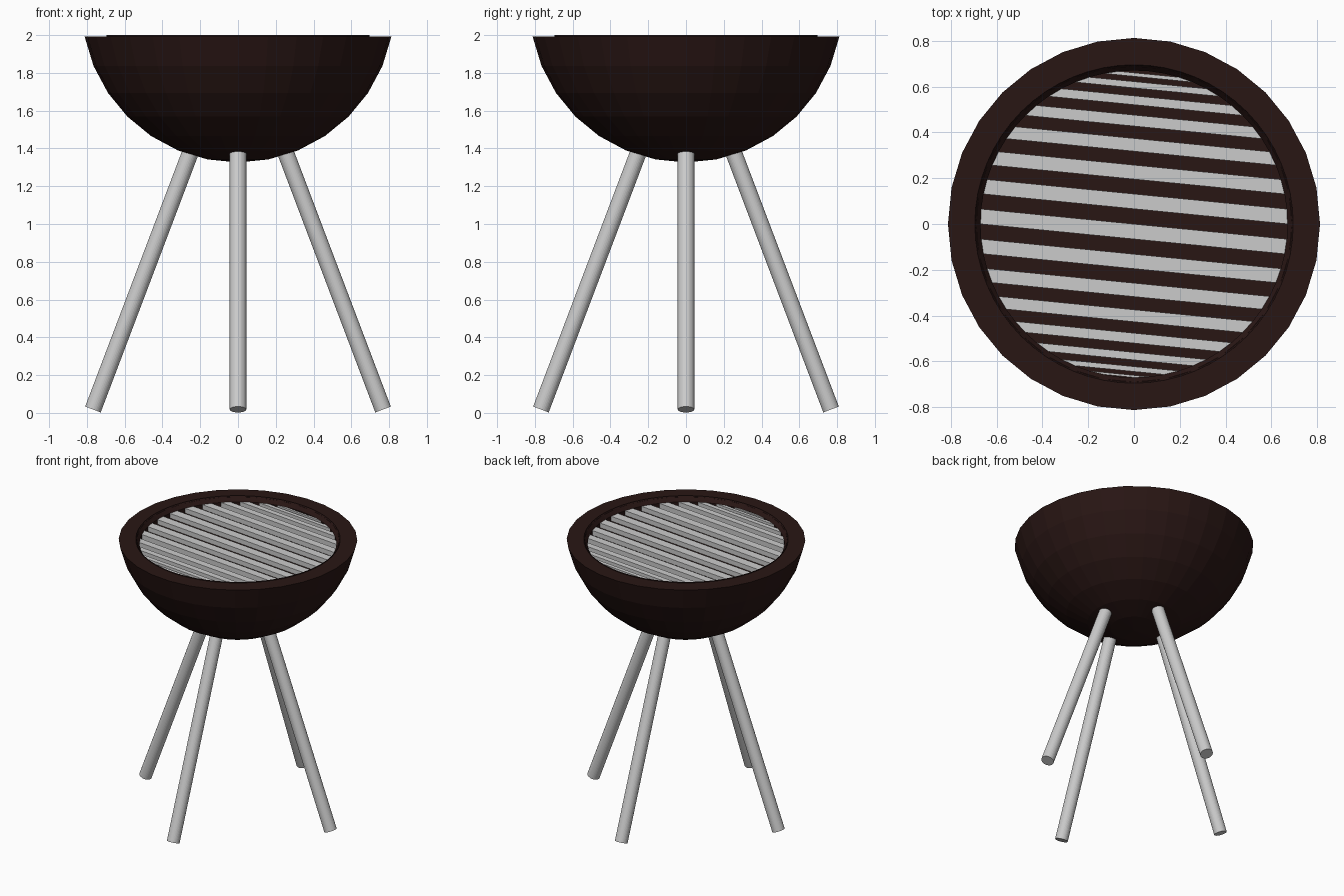
import bpy, bmesh, math
from mathutils import Vector

if "Cube" in bpy.data.objects:
    bpy.data.objects.remove(bpy.data.objects["Cube"])

brown = bpy.data.materials.new("dark_brown")
brown.diffuse_color = (0.022, 0.008, 0.007, 1)
brown.use_nodes = True
brown.node_tree.nodes["Principled BSDF"].inputs["Base Color"].default_value = brown.diffuse_color
STEP = math.radians(11.25)


def finish(bm, name, mat=None):
    bmesh.ops.remove_doubles(bm, verts=bm.verts, dist=1e-5)
    bmesh.ops.recalc_face_normals(bm, faces=bm.faces)
    mesh = bpy.data.meshes.new(name)
    bm.to_mesh(mesh)
    bm.free()
    obj = bpy.data.objects.new(name, mesh)
    bpy.context.collection.objects.link(obj)
    if mat:
        mesh.materials.append(mat)
    return obj


def lathe(name, profile, sides, mat):
    bm = bmesh.new()
    verts = [bm.verts.new((r, 0, z)) for r, z in profile]
    edges = [bm.edges.new(p) for p in zip(verts, verts[1:])]
    bmesh.ops.spin(bm, geom=verts + edges, axis=(0, 0, 1), cent=(0, 0, 0),
                   angle=2 * math.pi, steps=sides, use_merge=True)
    return finish(bm, name, mat)


# Bowl: lower part of a 32-sided sphere, closed by a flat rim
R, CZ = 0.828, 2.154
profile = [(R * math.sin(i * STEP), CZ - R * math.cos(i * STEP)) for i in range(8)]
lathe("bowl", profile + [(0.69, profile[-1][1])], 32, brown)

# Fire tray: slightly raised lip, sloping wall and floor under the grate
GR = 0.67
lathe("fire_tray", [(0.695, 1.97), (0.695, 2.0), (GR, 1.965), (GR, 1.93), (0, 1.93)],
      64, brown)

# Grate: slats joining opposite points of the 64-sided tray wall
bm = bmesh.new()
d = STEP / 2
for k in range(-13, 16, 2):
    angles = [math.pi - k * d, math.pi - (k - 1) * d, (k - 3) * d, (k - 2) * d]
    face = bm.faces.new([bm.verts.new((GR * math.cos(a), GR * math.sin(a), 1.93))
                         for a in angles])
    top = bmesh.ops.extrude_face_region(bm, geom=[face])["geom"]
    bmesh.ops.translate(bm, vec=(0, 0, 0.035),
                        verts=[v for v in top if isinstance(v, bmesh.types.BMVert)])
finish(bm, "grate_slats")

# Four splayed legs
for i, name in enumerate(["right_leg", "back_leg", "left_leg", "front_leg"]):
    a = i * math.pi / 2
    u = Vector((math.cos(a), math.sin(a), 0))
    foot = u * 0.768 + Vector((0, 0, 0.018))
    head = u * 0.225 + Vector((0, 0, 1.45))
    axis = head - foot
    bpy.ops.mesh.primitive_cylinder_add(
        vertices=32, radius=0.044, depth=axis.length, location=(foot + head) / 2,
        rotation=axis.to_track_quat('Z', 'Y').to_euler())
    bpy.context.object.name = name
